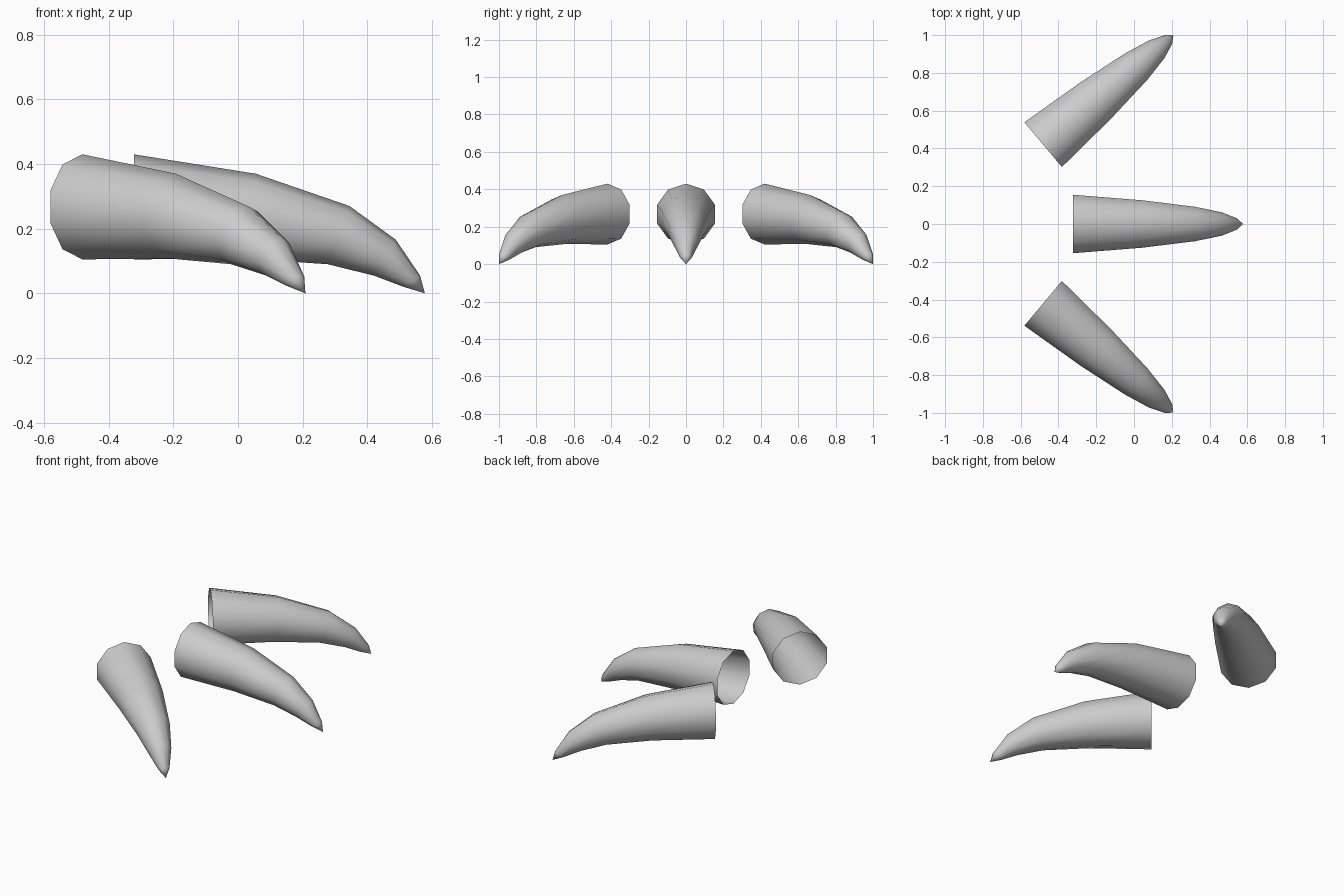
import bpy, bmesh
from math import sin, cos, pi, radians
from mathutils import Vector

if "Cube" in bpy.data.objects:
    bpy.data.objects.remove(bpy.data.objects["Cube"])

SIDES = 10
# Side profile of a claw: (top u, top z, bottom u, bottom z), u = distance from the base
RINGS = [
    (0.0, 0.43, 0.0, 0.105),
    (0.377, 0.37, 0.345, 0.108),
    (0.667, 0.27, 0.60, 0.09),
    (0.81, 0.166, 0.742, 0.055),
    (0.885, 0.055, 0.832, 0.021),
]
TIP = (0.90, 0.0)


def claw(name, x, y, angle):
    bm = bmesh.new()
    loops = []
    for tu, tz, bu, bz in RINGS:
        top, bottom = Vector((tu, 0, tz)), Vector((bu, 0, bz))
        mid, up = (top + bottom) / 2, (top - bottom) / 2
        side = Vector((0, up.length, 0))
        loops.append([bm.verts.new(mid + up * cos(2 * pi * i / SIDES)
                                   + side * sin(2 * pi * i / SIDES))
                      for i in range(SIDES)])
    # tapered walls, open at the base
    for a, b in zip(loops, loops[1:]):
        for i in range(SIDES):
            j = (i + 1) % SIDES
            bm.faces.new((a[i], a[j], b[j], b[i]))
    # pointed tip
    tip = bm.verts.new((TIP[0], 0, TIP[1]))
    for i in range(SIDES):
        bm.faces.new((loops[-1][i], loops[-1][(i + 1) % SIDES], tip))
    # make the walls face outwards
    bm.normal_update()
    f = bm.faces[:][0]
    if f.normal.z < 0:
        bmesh.ops.reverse_faces(bm, faces=bm.faces[:])
    for f in bm.faces:
        f.smooth = True
    mesh = bpy.data.meshes.new(name)
    bm.to_mesh(mesh)
    bm.free()
    ob = bpy.data.objects.new(name, mesh)
    ob.location = (x, y, 0)
    ob.rotation_euler.z = radians(angle)
    bpy.context.collection.objects.link(ob)


# middle claw and the two splayed outer claws
claw("middle_claw", -0.322, 0, 0)
for label, s in (("left", 1), ("right", -1)):
    claw(label + "_claw", -0.481, s * 0.42, s * 40)
